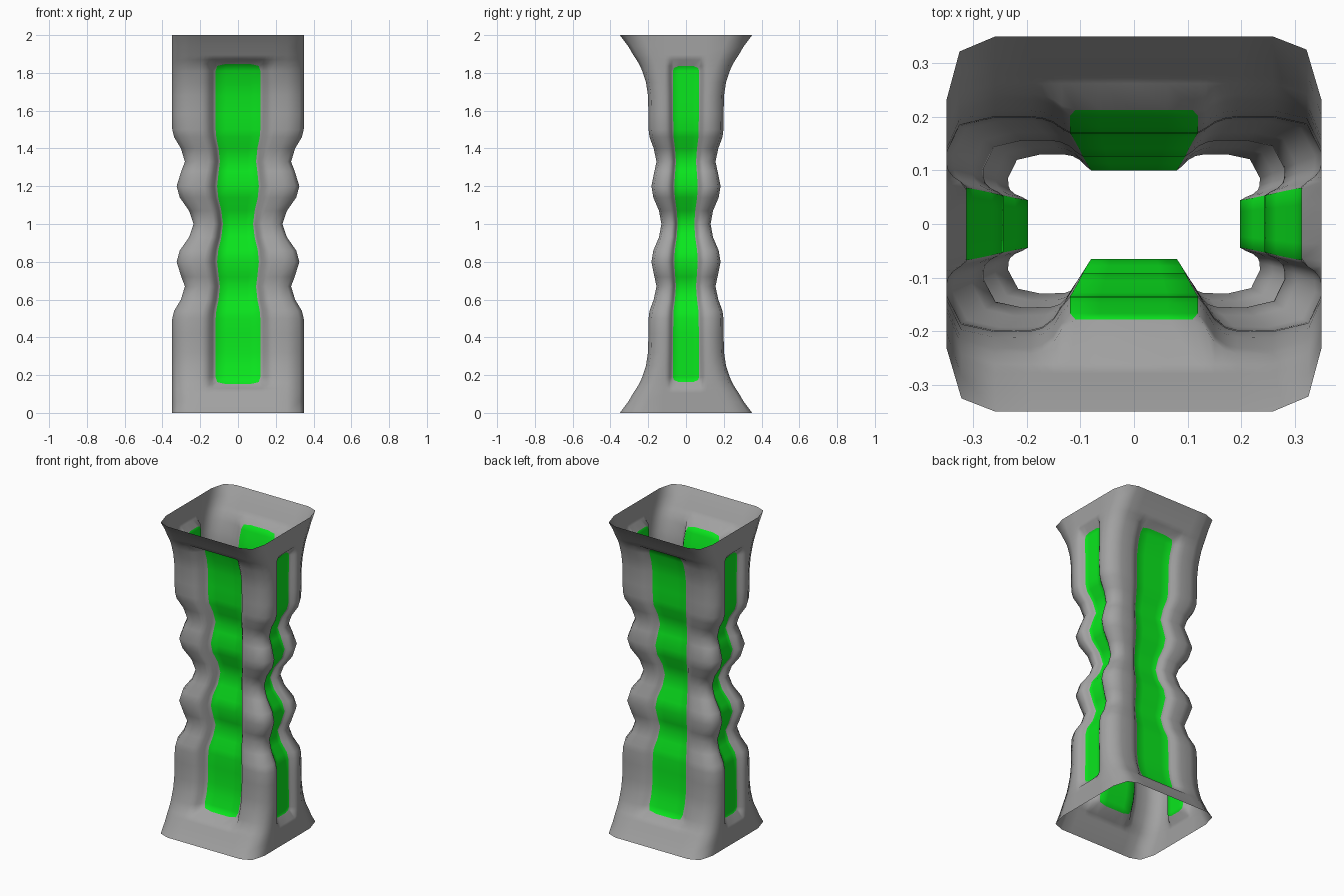
import bpy, bmesh

if "Cube" in bpy.data.objects:
    bpy.data.objects.remove(bpy.data.objects["Cube"])

# Lower half of the column profile: height, half width in x, half depth in y
HALF = [(0, .35, .35), (.06, .35, .305), (.105, .35, .279), (.13, .35, .262),
        (.163, .35, .243), (.19, .35, .232), (.25, .35, .212), (.32, .35, .201),
        (.42, .35, .199), (.5, .348, .198), (.54, .338, .193), (.6, .302, .171),
        (.67, .281, .156), (.72, .300, .167), (.8, .325, .183), (.86, .308, .173),
        (.93, .259, .143), (1.0, .235, .13)]
ROWS = HALF + [(2 - z, hx, hy) for z, hx, hy in HALF[-2::-1]]
FIRST, LAST = 4, len(ROWS) - 5          # rows where the panels start and end

# One wall: position along it (fraction), recess amount, for its right half
WALL = [(0, 1), (.18, 1), (.34, 1), (.385, .72), (.43, .35), (.49, .1), (.55, .02)]
WALL = [(-t, r) for t, r in WALL[:0:-1]] + WALL
PANEL_EDGE = .34


def ring(row):
    """Cross-section: four recessed walls joined by faceted round corners."""
    z, hx, hy = ROWS[row]
    inside = FIRST <= row <= LAST
    up = 1 if row < len(ROWS) / 2 else -1
    pts = []
    # outward axis, tangent half length, outward half length, recess depth
    walls = [((0, -1), hx, hy, .065), ((1, 0), hy, hx, .037),
             ((0, 1), hx, hy, .030), ((-1, 0), hy, hx, .037)]
    for (nx, ny), half, out, depth in walls:
        tx, ty = -ny, nx
        for t, r in WALL:
            along = t * (min(half, .205) if nx else half)
            zz = z
            if row in (FIRST, LAST):
                if ny:                              # front and back panels are taller
                    zz -= .011 * up
                if abs(t) == PANEL_EDGE:            # rounded panel corner
                    along *= .92
                    zz += .011 * up
            d = out - (depth * r if inside else 0)
            pts.append((tx * along + nx * d, ty * along + ny * d, zz))
        # corner to the next wall
        for a, b in ((.74 if ny else .66, 1), (.93, .92)):
            pts.append((tx * a * half + nx * b * out, ty * a * half + ny * b * out, z))
        b = .66 if ny else .74
        pts.append((tx * half + nx * b * out, ty * half + ny * b * out, z))
    return pts


# Column shell, open at the top and bottom
bm = bmesh.new()
rings = [[bm.verts.new(p) for p in ring(i)] for i in range(len(ROWS))]
n = len(rings[0])
per_side = n // 4
panel_cols = [i for i in range(len(WALL) - 1)
              if abs(WALL[i][0]) <= PANEL_EDGE and abs(WALL[i + 1][0]) <= PANEL_EDGE]
for k in range(len(ROWS) - 1):
    for i in range(n):
        j = (i + 1) % n
        f = bm.faces.new((rings[k][i], rings[k][j], rings[k + 1][j], rings[k + 1][i]))
        f.smooth = True
        # green recessed panels
        if FIRST <= k < LAST and i % per_side in panel_cols:
            f.material_index = 1

mesh = bpy.data.meshes.new("column")
bm.to_mesh(mesh)
bm.free()
for name, colour in (("dark_grey", (.36, .36, .36, 1)), ("green_panel", (.003, .8, .013, 1))):
    mat = bpy.data.materials.new(name)
    mat.diffuse_color = colour
    mat.use_nodes = True
    mat.node_tree.nodes["Principled BSDF"].inputs["Base Color"].default_value = mat.diffuse_color
    mesh.materials.append(mat)
bpy.context.collection.objects.link(bpy.data.objects.new("column", mesh))
